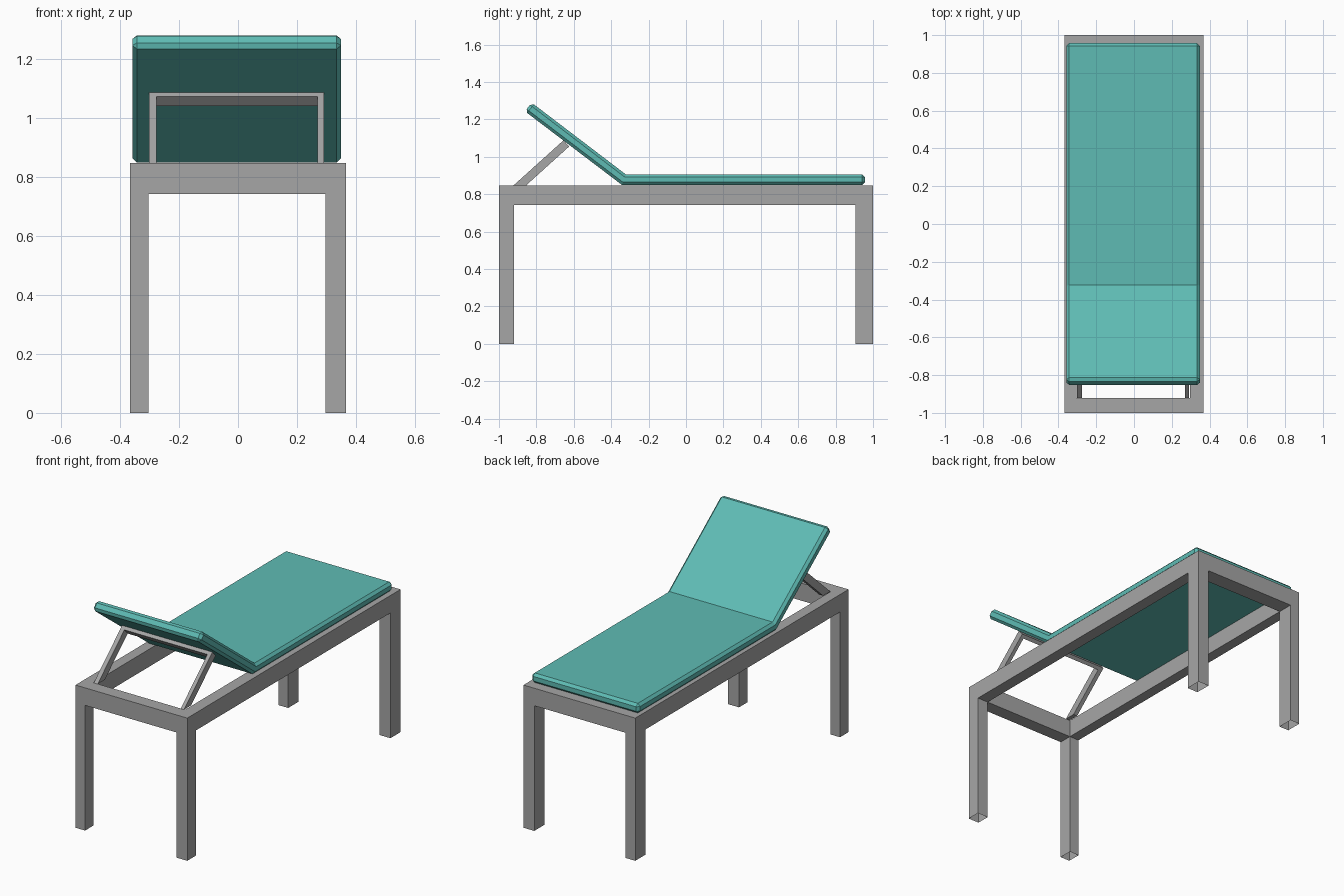
import bpy, bmesh, math
from mathutils import Vector

if "Cube" in bpy.data.objects:
    bpy.data.objects.remove(bpy.data.objects["Cube"])


def material(name, rgb):
    m = bpy.data.materials.new(name)
    m.diffuse_color = (*rgb, 1)
    m.use_nodes = True
    m.node_tree.nodes["Principled BSDF"].inputs["Base Color"].default_value = m.diffuse_color
    return m


GREY = material("grey metal", (0.38, 0.38, 0.38))
TEAL = material("teal fabric", (0.113, 0.50, 0.456))


def finish(bm, name, mat):
    mesh = bpy.data.meshes.new(name)
    bm.to_mesh(mesh)
    bm.free()
    mesh.materials.append(mat)
    ob = bpy.data.objects.new(name, mesh)
    bpy.context.collection.objects.link(ob)
    return ob


def extrude_profile(name, points, x0, x1, mat):
    """Solid from a (y, z) outline running from x0 to x1."""
    bm = bmesh.new()
    f = bm.faces.new([bm.verts.new((x0, y, z)) for y, z in points])
    new = bmesh.ops.extrude_face_region(bm, geom=[f])["geom"]
    bmesh.ops.translate(bm, vec=(x1 - x0, 0, 0),
                        verts=[v for v in new if isinstance(v, bmesh.types.BMVert)])
    if not f.is_valid:
        pass
    elif len([g for g in bm.faces if abs(g.calc_center_median().x - x0) < 1e-5]) == 0:
        bm.faces.new(f.verts)
    bmesh.ops.holes_fill(bm, edges=bm.edges[:])
    bmesh.ops.recalc_face_normals(bm, faces=bm.faces[:])
    return finish(bm, name, mat)


# Frame: rectangular ring of rails with four tube legs, open at the floor
TOP, RAIL = 0.847, 0.743
xs = (-0.367, -0.304, 0.296, 0.367)
ys = (-1.0, -0.92, 0.905, 1.0)
bm = bmesh.new()
grid = [[bm.verts.new((x, y, TOP)) for y in ys] for x in xs]
ring = {}
for i in range(3):
    for j in range(3):
        if (i, j) != (1, 1):
            ring[i, j] = bm.faces.new((grid[i][j], grid[i + 1][j],
                                       grid[i + 1][j + 1], grid[i][j + 1]))
down = {}
low = [[bm.verts.new((x, y, RAIL)) for y in ys] for x in xs]
for i, j in ring:
    quad = (low[i][j], low[i][j + 1], low[i + 1][j + 1], low[i + 1][j])
    if i != 1 and j != 1:
        # leg walls below each corner
        foot = [bm.verts.new((v.co.x, v.co.y, 0)) for v in quad]
        for k in range(4):
            n = (k + 1) % 4
            bm.faces.new((quad[k], quad[n], foot[n], foot[k]))
    else:
        bm.faces.new(quad)
# inner and outer rail walls
for k in range(3):
    for c in (0, 3):
        bm.faces.new((grid[c][k], grid[c][k + 1], low[c][k + 1], low[c][k]))
        bm.faces.new((grid[k][c], grid[k + 1][c], low[k + 1][c], low[k][c]))
for c in (1, 2):
    bm.faces.new((grid[c][1], grid[c][2], low[c][2], low[c][1]))
    bm.faces.new((grid[1][c], grid[2][c], low[2][c], low[1][c]))
bmesh.ops.recalc_face_normals(bm, faces=bm.faces[:])
bmesh.ops.dissolve_limit(bm, angle_limit=0.01, verts=bm.verts[:], edges=bm.edges[:])
finish(bm, "frame", GREY)

# Mattress: bent slab with chamfered rim
mattress = extrude_profile("mattress", [
    (0.957, 0.849), (0.957, 0.906), (-0.322, 0.906), (-0.825, 1.289),
    (-0.861, 1.243), (-0.342, 0.849)], -0.358, 0.349, TEAL)
bev = mattress.modifiers.new("rim chamfer", 'BEVEL')
bev.width = 0.015
bev.segments = 1
bev.limit_method = 'ANGLE'
bev.angle_limit = math.radians(60)

# Backrest prop: two slanted arms joined by a crossbar
foot = Vector((-0.922, TOP))
head = Vector((-0.655, 1.088))
along = (head - foot).normalized()
depth = Vector((along.y, -along.x)) * 0.045
heel = foot + Vector((0.045 / along.y, 0))
for side, x0, x1 in (("left", -0.302, -0.276), ("right", 0.269, 0.291)):
    extrude_profile(side + "_prop_arm", [foot, heel, head + depth, head], x0, x1, GREY)
under = head - along * 0.022
extrude_profile("prop_crossbar", [under, under + depth, head + depth, head],
                -0.276, 0.269, GREY)
